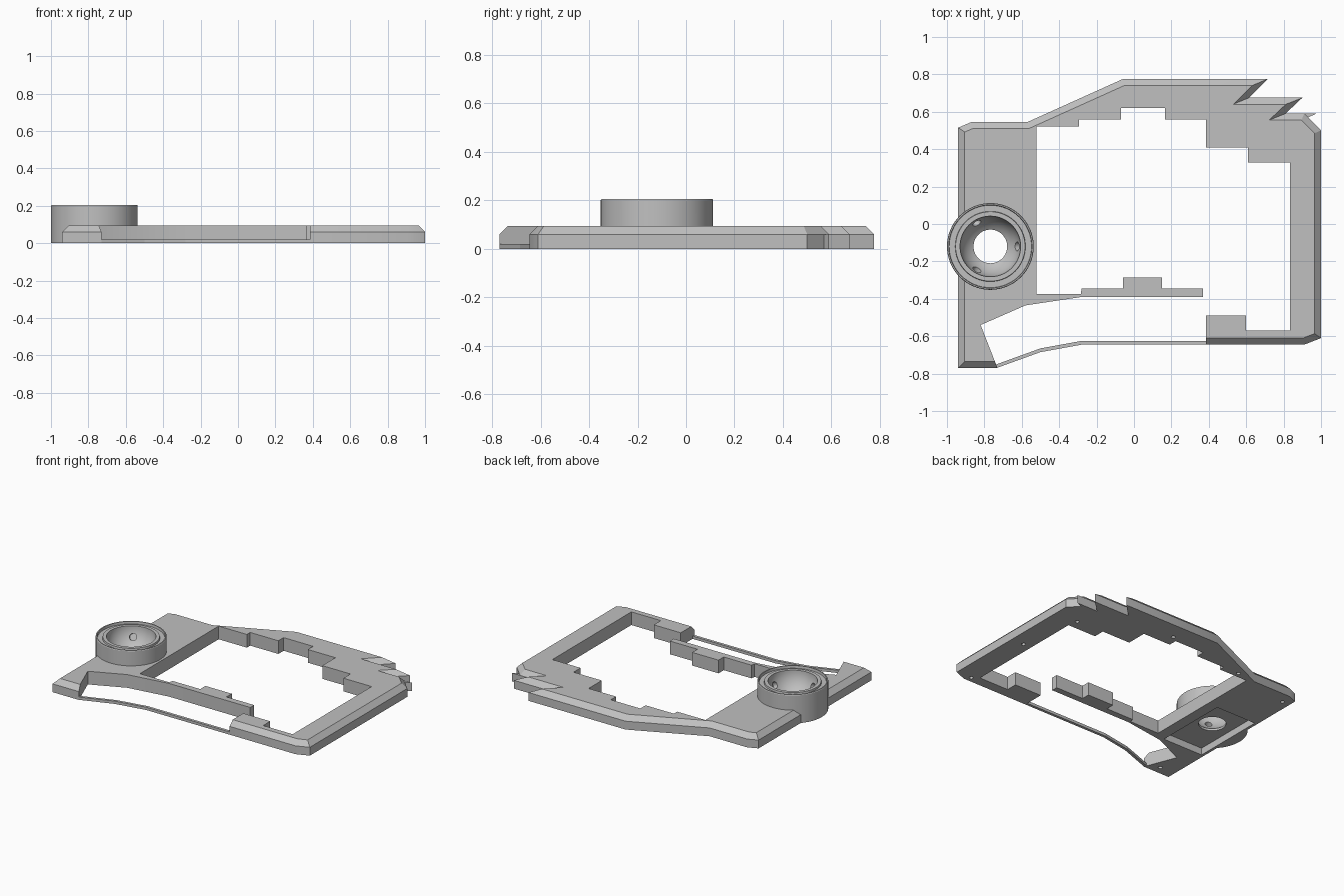
import bpy
import bmesh
import math
from mathutils import Vector, Matrix

cube = bpy.data.objects.get("Cube")
if cube:
    bpy.data.objects.remove(cube, do_unlink=True)

HEIGHT, SHOULDER, CHAMFER = 0.095, 0.06, 0.035
RING = Vector((-0.768, -0.12, 0))

grey = bpy.data.materials.new("plain grey")
grey.use_nodes = True
grey.diffuse_color = (0.53, 0.53, 0.53, 1)
grey.node_tree.nodes["Principled BSDF"].inputs["Base Color"].default_value = grey.diffuse_color


def make_object(name, bm):
    mesh = bpy.data.meshes.new(name)
    bm.to_mesh(mesh)
    bm.free()
    mesh.materials.append(grey)
    obj = bpy.data.objects.new(name, mesh)
    bpy.context.collection.objects.link(obj)
    return obj


def inset_outline(points, insets):
    """Move every edge inwards by its own amount and rejoin the corners."""
    result = []
    for i, p in enumerate(points):
        a, p, b = Vector(points[i - 1]), Vector(p), Vector(points[(i + 1) % len(points)])
        d1, d2 = (p - a).normalized(), (b - p).normalized()
        q1 = p + Vector((-d1.y, d1.x)) * insets[i - 1]
        q2 = p + Vector((-d2.y, d2.x)) * insets[i]
        gap = q2 - q1
        t = (gap.x * d2.y - gap.y * d2.x) / (d1.x * d2.y - d1.y * d2.x)
        result.append(q1 + d1 * t)
    return result


def prism(name, layers):
    """Solid built from stacked anticlockwise outlines, each given as (points, z)."""
    bm = bmesh.new()
    loops = [[bm.verts.new((p[0], p[1], z)) for p in pts] for pts, z in layers]
    bm.faces.new(loops[0][::-1])
    bm.faces.new(loops[-1])
    for low, high in zip(loops, loops[1:]):
        for i in range(len(low)):
            j = (i + 1) % len(low)
            bm.faces.new((low[i], low[j], high[j], high[i]))
    return make_object(name, bm)


def cylinder(name, radius, depth, centre, direction=Vector((0, 0, 1)), sides=64):
    bm = bmesh.new()
    turn = Vector((0, 0, 1)).rotation_difference(direction).to_matrix().to_4x4()
    bmesh.ops.create_cone(bm, cap_ends=True, segments=sides, radius1=radius, radius2=radius,
                          depth=depth, matrix=Matrix.Translation(centre) @ turn)
    return make_object(name, bm)


def box(name, low, high):
    (x0, y0, z0), (x1, y1, z1) = low, high
    rect = [(x0, y0), (x1, y0), (x1, y1), (x0, y1)]
    return prism(name, [(rect, z0), (rect, z1)])


def cut(target, cutter):
    """Subtract the cutter, keeping the first solver result that is not empty."""
    cutter.hide_render = True
    mod = target.modifiers.new("cut", 'BOOLEAN')
    mod.operation, mod.object = 'DIFFERENCE', cutter
    bpy.context.view_layer.objects.active = target
    for solver in ('EXACT', 'MANIFOLD', 'FLOAT'):
        mod.solver = solver
        graph = bpy.context.evaluated_depsgraph_get()
        graph.update()
        if len(target.evaluated_get(graph).data.polygons) > 0:
            bpy.ops.object.modifier_apply(modifier=mod.name)
            break
    else:
        target.modifiers.remove(mod)
    bpy.data.objects.remove(cutter, do_unlink=True)


# Frame plate: chamfered outside with notched back corner, stepped opening
outer = [(.385, -.645), (.91, -.645), (1, -.61), (1, .5), (.91, .59), (.81, .59),
         (.9, .675), (.615, .675), (.715, .775), (-.06, .775), (-.57, .545),
         (-.87, .545), (-.94, .515), (-.94, -.77), (-.73, -.77)]
inner = [(-.82, -.54), (-.58, -.435), (-.28, -.39), (.37, -.39), (.37, -.345),
         (.15, -.345), (.15, -.285), (-.06, -.285), (-.06, -.345), (-.28, -.345),
         (-.285, -.375), (-.52, -.375), (-.52, .522), (-.295, .522), (-.295, .56),
         (-.07, .56), (-.07, .62), (.165, .62), (.165, .56), (.385, .56), (.385, .41),
         (.61, .41), (.61, .33), (.835, .33), (.835, -.57), (.6, -.57), (.6, -.49),
         (.385, -.49)]
outline = outer + inner
insets = [CHAMFER] * (len(outer) - 1) + [0] * (len(inner) + 1)
plate = prism("frame_plate", [(outline, 0), (outline, SHOULDER),
                              (inset_outline(outline, insets), HEIGHT)])

# Last small tooth of the notched corner
tooth = [(.92, .565), (.975, .59), (.88, .59)]
prism("corner_tooth", [(tooth, 0), (tooth, SHOULDER)])

# Thin strip along the open front edge
path = [(-.735, -.77), (-.5, -.685), (-.28, -.645), (.39, -.645)]
strip = path + [(x, y + .02) for x, y in reversed(path)]
prism("front_strip", [(strip, 0), (strip, .02)])

# Ball socket: revolved rim, groove and bowl
profile = [(.09, 0), (.232, 0), (.232, .2), (.229, .205), (.222, .205), (.22, .187),
           (.188, .187), (.186, .2), (.162, .2)]
BOWL, STEPS = .162, 10
last = math.acos(.09 / BOWL)
profile += [(BOWL * math.cos(last * i / STEPS), .2 - BOWL * math.sin(last * i / STEPS))
            for i in range(1, STEPS + 1)]
bm = bmesh.new()
verts = [bm.verts.new(RING + Vector((r, 0, z))) for r, z in profile]
edges = [bm.edges.new((verts[i - 1], verts[i])) for i in range(len(verts))]
bmesh.ops.spin(bm, geom=verts + edges, cent=RING, axis=(0, 0, 1),
               angle=math.tau, steps=64, use_merge=True)
bmesh.ops.remove_doubles(bm, verts=bm.verts, dist=0.0001)
bmesh.ops.recalc_face_normals(bm, faces=bm.faces)
socket = make_object("ball_socket", bm)

# Three bearing holes in the bowl
for i in range(3):
    angle = math.tau * i / 3
    out = Vector((math.cos(angle), math.sin(angle), -.5)).normalized()
    cut(socket, cylinder("bearing_cutter", .024, .07, RING + Vector((0, 0, .2)) + out * .16,
                         out, 20))

# Room for the socket, and the pocket under it
cut(plate, cylinder("socket_cutter", .225, 1, RING))
for part in (plate, socket):
    cut(part, box("pocket_cutter", (-.92, -.41, -.1), (-.6, .13, .05)))

# Blind screw holes in the underside
screws = [(.9, -.05), (.82, .4), (.21, .65), (-.42, .56), (-.88, .46), (-.82, -.71), (.88, -.605)]
for x, y in screws:
    cut(plate, cylinder("screw_cutter", .014, .1, Vector((x, y, 0)), sides=16))

# Round surfaces smooth, hard edges kept
bpy.ops.object.select_all(action='DESELECT')
for part in (plate, socket):
    part.select_set(True)
bpy.context.view_layer.objects.active = socket
bpy.ops.object.shade_smooth_by_angle(angle=math.radians(25))
